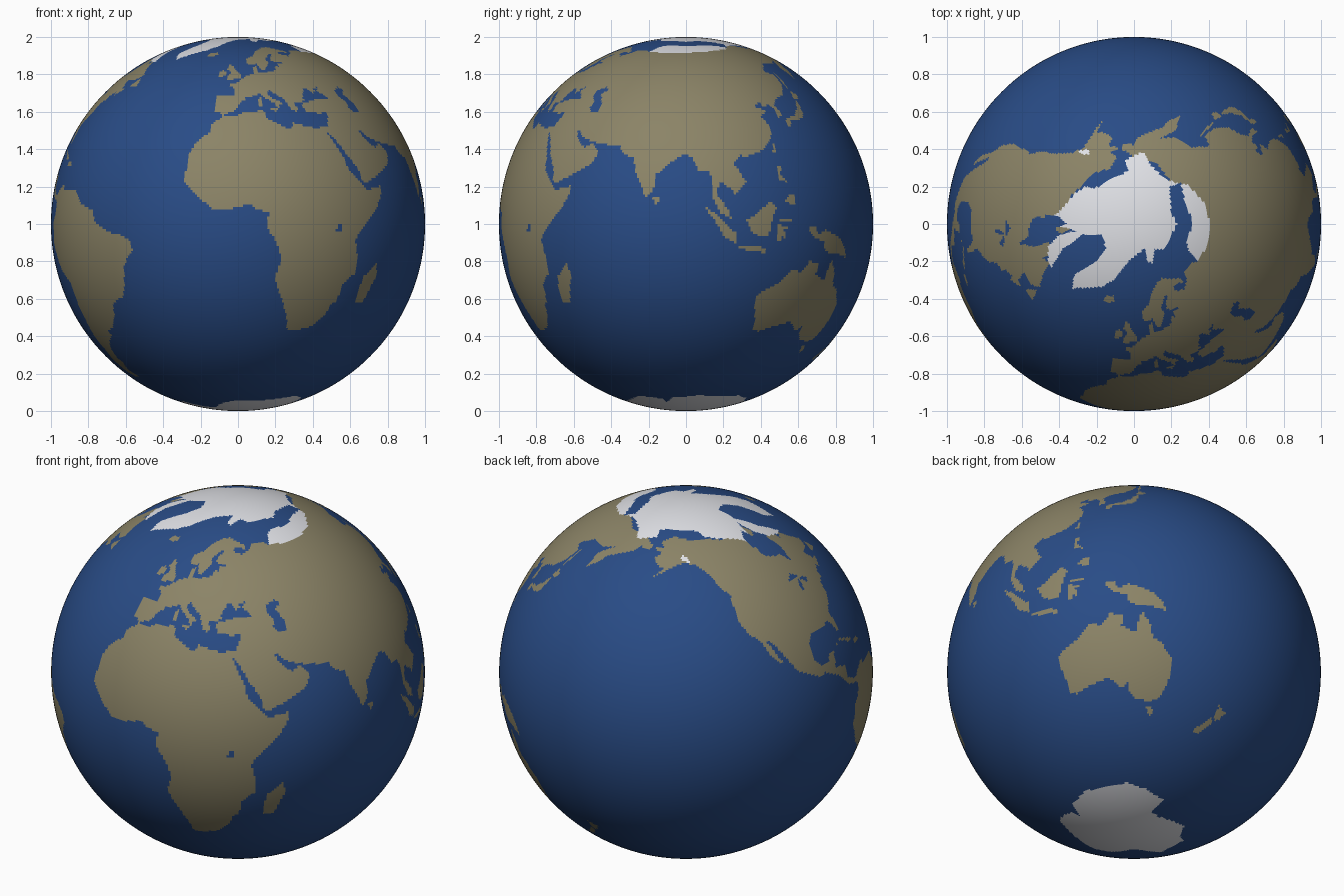
import bpy, bmesh, math

COLS, ROWS = 480, 240
STEP = 360 / COLS
SEA, LAND, ICE = 0, 1, 2
chart = [[SEA] * COLS for _ in range(ROWS)]


def inside(x, y, pts):
    hit = False
    x1, y1 = pts[-1]
    for x2, y2 in pts:
        if (y1 > y) != (y2 > y) and x < x1 + (y - y1) * (x2 - x1) / (y2 - y1):
            hit = not hit
        x1, y1 = x2, y2
    return hit


def paint(kind, *v):
    """Fill an outline given as longitude, latitude pairs."""
    pts = list(zip(v[::2], v[1::2]))
    lons, lats = v[::2], v[1::2]
    rows = range(max(0, int((min(lats) + 90) / STEP)), min(ROWS, int((max(lats) + 90) / STEP) + 1))
    cols = range(max(0, int((min(lons) + 180) / STEP)), min(COLS, int((max(lons) + 180) / STEP) + 1))
    for r in rows:
        for c in cols:
            if inside((c + .5) * STEP - 180, (r + .5) * STEP - 90, pts):
                chart[r][c] = kind


def paint_polar(kind, pole, *v):
    """Fill an outline given as x, y pairs seen along the axis (pole = 1 or -1)."""
    pts = list(zip(v[::2], v[1::2]))
    x0, x1, y0, y1 = min(v[::2]), max(v[::2]), min(v[1::2]), max(v[1::2])
    for r in range(ROWS):
        lat = (r + .5) * STEP - 90
        if lat * pole < 55:
            continue
        for c in range(COLS):
            lon = math.radians((c + .5) * STEP - 180)
            rad = math.cos(math.radians(lat))
            x, y = rad * math.sin(lon), -rad * math.cos(lon)
            if x0 <= x <= x1 and y0 <= y <= y1 and inside(x, y, pts):
                chart[r][c] = kind


# Africa and Madagascar
paint(LAND, -6, 35.8, -2, 35, 3, 36.8, 10, 37.3, 11, 34, 15, 32.3, 19, 30.3, 20.5, 32.8, 25, 31.6, 29, 30.9,
      32.5, 31.3, 32.6, 29.9, 35.5, 24, 37.3, 21, 37.3, 18.8, 39.5, 15.4, 43, 12, 44.5, 10.4, 51.2, 11.8,
      50.8, 9.5, 48, 4.5, 44, 1, 41, -2, 39, -5, 40.6, -10.5, 40.7, -15, 36, -18.8, 35.5, -24, 32.8, -26,
      32.5, -28.5, 28, -33, 25, -34, 20, -34.8, 18.3, -34, 17.5, -30, 14.5, -23, 11.8, -17, 13.7, -11,
      12.2, -6, 9, -1, 9.5, 3.8, 6, 4.3, 4.3, 6.3, -2, 4.8, -7.6, 4.4, -13, 8.8, -16.8, 12.5, -17.5, 14.7,
      -16.2, 19, -17, 21, -14.5, 26, -9.8, 29.6, -9.5, 32.5, -6.3, 34.5)
paint(LAND, 49.3, -12, 50.3, -15.8, 47, -25, 44, -25, 43.3, -22, 44.4, -16.3)

# Europe, Scandinavia
paint(LAND, -9, 37, -9.4, 39, -8.8, 43.2, -1.6, 43.4, -1.2, 46, -4.7, 48.3, -1.5, 48.7, 1.6, 50.5, 4.5, 52.5,
      8.5, 53.8, 8.1, 57, 10.5, 57.6, 10.8, 54.2, 14, 54, 18.5, 54.8, 21, 55.5, 21.5, 57.5, 24.3, 57.3,
      23.5, 59.2, 30, 59.9, 30, 66, 34.5, 64.5, 38, 64, 44, 66, 46, 68, 61, 69, 61, 45, 39, 47.2, 35, 46.3,
      36, 45.2, 33.8, 44.4, 33, 46, 30.5, 46.4, 28.5, 43.5, 28, 42, 29, 41.1, 26, 40.8, 23, 40.5, 24, 38,
      22.8, 36.5, 21.2, 38, 19.5, 41, 19, 42.3, 15, 44.5, 13.6, 45.7, 12.4, 44.5, 14, 42.5, 18.4, 40.2,
      16.8, 39.8, 16, 38, 15, 40, 12, 42, 9, 44.3, 6, 43.1, 3.1, 43, 3, 41.8, 0, 39.8, -.5, 37.8,
      -2, 36.8, -5.5, 36.1)
paint(LAND, 30, 60, 23, 60, 21.3, 61, 21.5, 63, 25.3, 65, 24, 65.8, 21.5, 64.5, 17.3, 61.5, 18.8, 60, 16.5, 57,
      14.3, 55.5, 12.8, 55.5, 11, 59, 8, 58.1, 5.3, 59, 5, 62, 10, 64, 14, 67.5, 20, 70, 27, 71, 33, 69.5,
      41, 67.5, 40, 66.2, 33, 66.8, 31, 65)

# Near East and Arabia
paint(LAND, 26.5, 40, 31, 41.2, 35, 42, 41.5, 41.6, 37, 45.3, 39, 47.5, 55, 47, 62, 43, 62, 25.3, 57, 26, 51, 28,
      48.5, 30.2, 48, 29.5, 50.2, 26.5, 51.5, 25.3, 54, 24.2, 56.3, 26, 59.8, 22.5, 57.8, 19, 52, 15.7,
      45, 12.8, 43.2, 13, 42.5, 16.5, 39, 21.5, 35, 28, 32.6, 30, 32, 31.2, 34.3, 31.3, 35.8, 35, 36, 36.7,
      32.5, 36.1, 30.5, 36.7, 27.5, 36.8, 26.3, 38.5)

# Northern and southern Asia
paint(LAND, 55, 42, 55, 68.5, 68, 68.8, 67, 71.5, 72, 72.5, 80, 72.5, 88, 75, 104, 77.5, 113, 74, 127, 73,
      130, 71, 140, 72.5, 150, 71.5, 160, 69.7, 170, 70, 180, 69, 180, 65, 177.5, 62.5, 170, 60, 163.3, 57.5,
      162, 55, 157, 51, 156, 57, 163, 61.5, 155, 59.3, 143, 59.3, 135.5, 54.6, 141, 53, 140.3, 48.5,
      135, 43.5, 130.5, 42)
paint(LAND, 55, 43, 130.5, 43, 130.5, 42.4, 127.5, 39.7, 129.4, 36, 126.4, 34.5, 126.7, 37.7, 125, 39.6, 121.3, 39,
      121.5, 40.8, 117.8, 39, 122.5, 37, 119.2, 35, 121.8, 31.5, 121, 28, 117, 23.5, 110, 21, 108, 21.6,
      105.7, 19, 109.2, 13, 107, 10.4, 105, 8.7, 105, 10.5, 100.8, 13, 99.3, 9.5, 103.4, 4.2, 104.2, 1.4,
      101, 3, 98.3, 8, 98.5, 13, 97.3, 16.8, 94.3, 16, 92, 21, 89, 21.8, 86.8, 20.5, 82, 16.6, 80.2, 15,
      79.8, 10.5, 77.5, 8, 73.8, 15.8, 72.8, 20.5, 69, 22, 67, 24.8, 60, 25.3)
paint(LAND, -180, 69, -175, 67.5, -170, 66, -173, 64.3, -180, 65)

# Northern and southern halves of North America
paint(LAND, -168, 65.6, -162, 66.3, -166, 68.3, -156.5, 71.3, -141, 69.7, -128, 70, -115, 68.5, -108, 68, -95, 69,
      -85, 69.5, -82, 67, -87, 64.5, -93.5, 62, -94.7, 58.8, -92.5, 57, -85, 55.3, -82.3, 55, -82, 52.8,
      -80, 51.2, -79, 54, -77, 57, -78, 62.4, -70, 61, -69.5, 58.8, -65, 60, -61.5, 56.5, -56, 52.5,
      -60, 50.2, -66, 50, -66, 47.5, -123, 47.5, -128, 51, -132, 56, -139, 59.7, -146, 60.8, -151, 59.5,
      -154, 58.5, -163, 54.7, -157.5, 58.5, -162, 59, -166, 61.7, -161.5, 64, -166, 64.5)
paint(LAND, -124, 48.5, -65, 48.5, -64.5, 46.3, -60.5, 46.5, -65.5, 43.5, -67, 45, -70.5, 43, -70, 41.7, -74, 40.5,
      -75.7, 36, -81, 32, -80, 26, -81.3, 25.3, -82.8, 28.5, -84, 30, -89.5, 29.2, -94.5, 29.5, -97.3, 27,
      -97.7, 22, -95, 18.6, -91, 18.8, -90, 21, -87, 21.4, -88.5, 16, -83.3, 15, -83.6, 10.8, -80, 9.4,
      -77.3, 8.8, -78, 7.4, -83, 8.3, -87.5, 13, -94, 16.2, -97, 15.8, -105.5, 20.3, -109, 25.6, -112.8, 31,
      -114.6, 31.3, -109.7, 23, -112.2, 25, -115, 28, -117.2, 32.5, -120.7, 34.5, -124, 40, -124.2, 46.5)

# South America
paint(LAND, -77.8, 8.6, -75.5, 10.7, -71.7, 12.3, -71.5, 10.8, -62, 10.7, -57, 6, -51.5, 4.5, -50, .5, -44, -2.5,
      -40, -2.9, -35.3, -5.3, -34.8, -8, -39, -13, -39.5, -18, -41.5, -22.5, -48, -25.5, -49, -29, -53.5, -34,
      -58.2, -34.3, -57, -36.5, -62, -39, -65, -41, -67.5, -46, -65.8, -47.8, -69, -51, -65.5, -54.8, -70, -55,
      -74.5, -52, -75.5, -47, -73, -42, -73.5, -37.5, -71.5, -31, -70.3, -18.5, -76.2, -14, -81, -6, -80, -3,
      -80.3, 0, -77.3, 4)

# Australia, Tasmania, New Zealand, New Guinea
paint(LAND, 113.7, -22.5, 114.2, -26, 115.7, -32, 115.2, -34.3, 118, -35, 124, -33, 131, -31.5, 135.5, -34.8,
      137.8, -32.8, 138, -35.6, 140.5, -38, 146.4, -39, 150, -37.4, 153, -31, 153, -25.5, 149, -20.5,
      146, -18.8, 145.3, -15, 142.5, -10.8, 141.5, -14, 140.5, -17.6, 136, -15.5, 136.8, -12.2, 132.5, -11.4,
      129.5, -14.9, 126, -14, 122.2, -18)
paint(LAND, 144.8, -40.8, 148.2, -40.9, 147.8, -43, 146.2, -43.4)
paint(LAND, 173, -34.6, 175.5, -36.8, 178.4, -37.7, 176.8, -40, 175.2, -41.5, 173.8, -39.3, 174.7, -37)
paint(LAND, 172.7, -40.6, 174.2, -41.8, 170.7, -46, 168.5, -46.6, 166.6, -45.8, 171, -42.5)
paint(LAND, 131, -.8, 134, -.8, 135, -3.3, 138, -1.7, 144.5, -3.8, 147.8, -6, 150.5, -10.5, 147, -9.5, 143, -9,
      138.5, -8.3, 138, -5.5, 133, -4, 132, -2.8)

# South-east Asian islands
paint(LAND, 95.3, 5.6, 98, 4, 103.5, -1, 106, -3, 105.7, -5.8, 102, -4, 98.5, 1.5)
paint(LAND, 105.3, -6.5, 112.5, -6.7, 116, -8, 115, -8.8, 108, -7.8)
paint(LAND, 109, 1.5, 111.5, 2.5, 116.8, 7, 119, 5, 117.5, 1, 116, -4, 111.5, -3.2, 109.8, -1)
paint(LAND, 119.4, -5.5, 120.4, -5.5, 120.6, -3, 122.5, -5, 121.8, -1.8, 123.3, -1, 121, -.8, 120.3, .4,
      124.8, .8, 124.5, 1.7, 120, 1.2, 118.9, -2.8)
paint(LAND, 120.5, 18.3, 122.2, 18.3, 121.7, 15, 124, 12.8, 120.5, 14)
paint(LAND, 122, 7, 125.5, 9.7, 126.3, 7, 125.3, 5.7)
paint(LAND, 120.2, 23, 121, 25.2, 121.8, 25, 120.9, 22)
paint(LAND, 79.8, 8, 81.2, 8.5, 81.7, 7, 80.3, 6)

# Japan and Sakhalin
paint(LAND, 130, 31.5, 131.5, 31.5, 132, 33.5, 135.8, 33.6, 140.2, 35.2, 142, 39.5, 141.3, 41.4, 140, 40,
      139.5, 38.2, 137, 37, 136, 35.7, 131, 34.4, 129.8, 33)
paint(LAND, 140.2, 41.7, 143.2, 42, 145.4, 43.3, 141.8, 45.4, 141.3, 43.2)
paint(LAND, 142, 46.5, 143.3, 49.3, 143, 54, 142.2, 53)

# Atlantic, Mediterranean and Caribbean islands
paint(LAND, -5.5, 50.1, 1.3, 51.2, 1.6, 52.8, -2, 56, -2, 57.6, -5, 58.5, -5.8, 56, -3, 54, -5, 52)
paint(LAND, -10, 52, -6.3, 52.2, -6, 54.5, -8, 55.2, -10, 54)
paint(LAND, -22, 64, -18.5, 63.4, -14, 65, -16, 66.4, -21, 66)
paint(LAND, 12.5, 37.8, 15.5, 38.2, 15, 36.8)
paint(LAND, 8.4, 39, 9.6, 39.1, 9.5, 42.8, 8.5, 41.8)
paint(LAND, 23.5, 35, 26.3, 34.9, 26.2, 35.5, 23.6, 35.6)
paint(LAND, -84.8, 22, -82, 23.1, -77, 21.5, -74.3, 20.2, -77.5, 19.9, -78.5, 21.5, -82, 22.4)
paint(LAND, -74.3, 18.5, -72.8, 19.9, -68.6, 18.6, -71.5, 17.8)
paint(LAND, -59, 47.7, -55.6, 51.4, -53, 47, -55.8, 46.9)

# Inland waters
paint(SEA, 47.5, 45.5, 51, 47, 53, 46.7, 53, 45, 51, 44.5, 52.5, 41.7, 53.8, 40.5, 53.8, 37, 51, 36.7, 49, 38.5,
      49.5, 40.5, 47.5, 43)
paint(SEA, 31.8, -2.5, 33.8, -2.3, 34, .3, 32, .2)
paint(SEA, -92, 46.7, -88, 48.7, -84.7, 46.7, -87, 46.6)
paint(SEA, -87.7, 42, -86.4, 42.2, -85, 45.7, -81.8, 43.2, -80.2, 45, -84, 46.2, -87.3, 45)

# Arctic ice with Greenland, then the open waters and ice around it
paint_polar(ICE, 1, .05, .385, .085, .32, .155, .25, .22, .22, .29, .21, .37, .12, .41, 0, .39, -.12, .34, -.2,
            .29, -.19, .17, -.135, .11, -.135, .1, -.21, .07, -.2, .06, -.13, -.02, -.19, -.11, -.3, -.17, -.335,
            -.33, -.345, -.32, -.27, -.2, -.2, -.15, -.13, -.17, -.055, -.26, -.06, -.36, -.02, -.45, -.01,
            -.44, .04, -.4, .065, -.32, .16, -.26, .2, -.21, .19, -.1, .25, -.03, .285, -.05, .34, .02, .375)
paint_polar(SEA, 1, .19, .2, .25, .22, .27, .13, .3, .05, .31, -.02, .28, -.08, .29, -.14, .34, -.2, .2, -.22,
            .16, -.14, .2, -.06, .23, 0, .2, .06)
paint_polar(SEA, 1, -.48, .05, -.4, .04, -.36, 0, -.42, -.02, -.42, -.12, -.48, -.06)
paint_polar(ICE, 1, -.46, -.12, -.4, -.06, -.33, -.04, -.27, -.05, -.33, -.1, -.38, -.13, -.44, -.23, -.46, -.2)
paint_polar(ICE, 1, -.3, .39, -.24, .4, -.24, .37, -.28, .375)

# Antarctica
paint_polar(ICE, -1, 0, -.34, .175, -.3, .305, -.256, .334, -.193, .33, -.12, .29, -.105, .377, -.066, .4, .07,
            .36, .168, .286, .286, .183, .317, .055, .312, .056, .209, 0, .2, -.095, .204, -.19, .19, -.25, .09,
            -.304, .054, -.288, -.05, -.3, -.13, -.24, -.134, -.166, -.14, -.12, -.17, -.106, -.227, -.078, -.29)

# Globe: one smooth sphere, coloured face by face from the chart
bm = bmesh.new()
bmesh.ops.create_uvsphere(bm, u_segments=COLS, v_segments=ROWS, radius=1)
for f in bm.faces:
    p = f.calc_center_median().normalized()
    lon, lat = math.degrees(math.atan2(p.x, -p.y)), math.degrees(math.asin(p.z))
    f.material_index = chart[min(ROWS - 1, int((lat + 90) / STEP))][int((lon + 180) / STEP) % COLS]
    f.smooth = True
mesh = bpy.data.meshes.new("globe")
for name, col in (("ocean blue", (.022, .072, .24)), ("land tan", (.26, .23, .135)), ("ice white", (.77, .78, .82))):
    mat = bpy.data.materials.new(name)
    mat.diffuse_color = (*col, 1)
    mesh.materials.append(mat)
bm.to_mesh(mesh)
bm.free()
globe = bpy.data.objects.new("globe", mesh)
globe.location.z = 1
bpy.context.collection.objects.link(globe)
